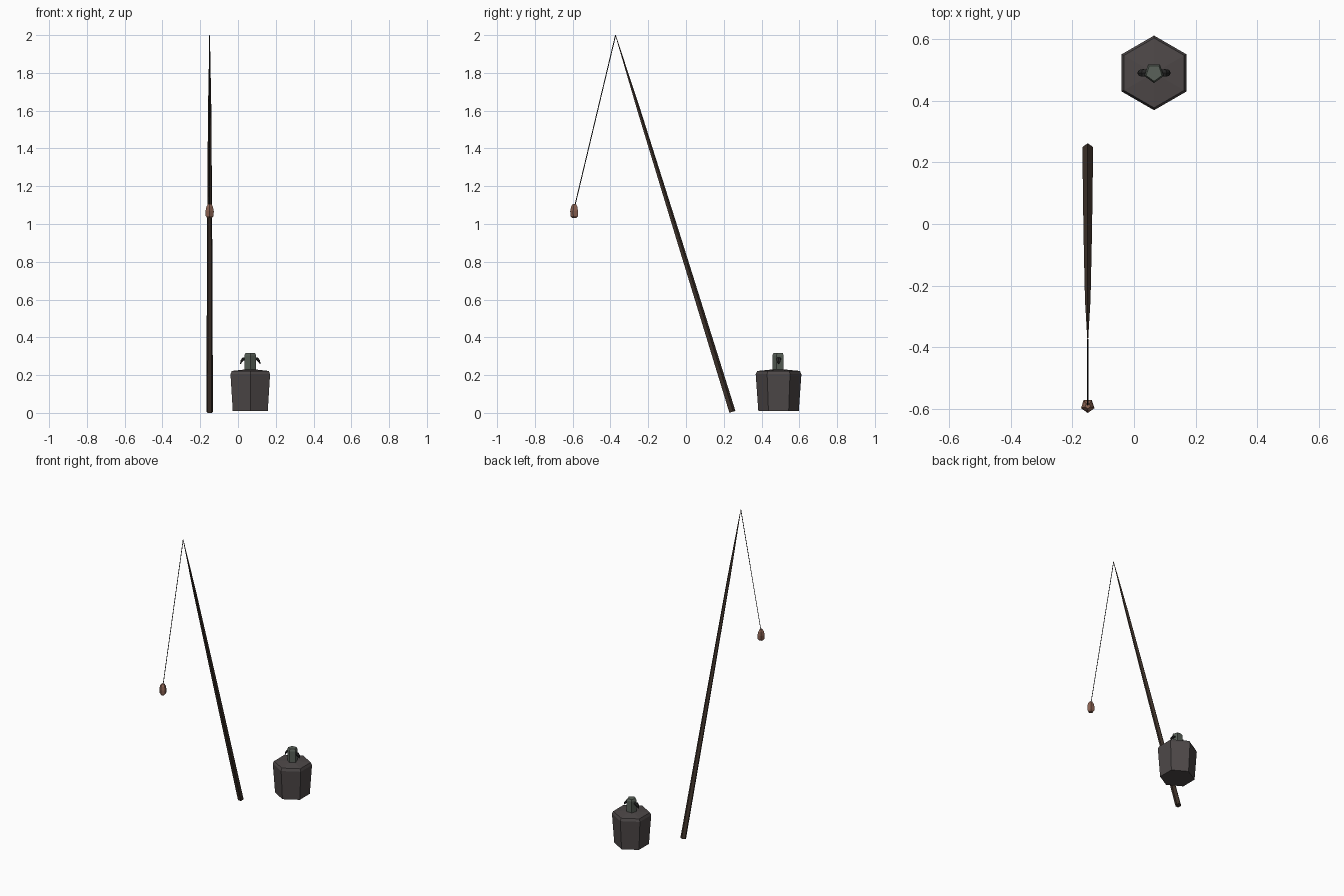
import bpy, bmesh, math
from mathutils import Vector

if "Cube" in bpy.data.objects:
    bpy.data.objects.remove(bpy.data.objects["Cube"])


def material(name, rgb):
    m = bpy.data.materials.new(name)
    m.diffuse_color = (*rgb, 1)
    m.use_nodes = True
    m.node_tree.nodes["Principled BSDF"].inputs["Base Color"].default_value = m.diffuse_color
    return m


WOOD = material("dark_wood", (0.045, 0.03, 0.022))
CORD = material("cord", (0.03, 0.03, 0.03))
FLOAT = material("float_paint", (0.27, 0.13, 0.09))
CLAY = material("dark_clay", (0.075, 0.065, 0.065))
CORK = material("green_grey", (0.10, 0.12, 0.10))
EAR = material("ear_black", (0.02, 0.02, 0.02))


def loft(name, rings, sides, mat, side_axis=(1, 0, 0), phase=0.0, flat=1.0):
    """Closed tube through rings of (centre, radius); side_axis is normal to the path's plane."""
    pts = [Vector(c) for c, r in rings]
    u = Vector(side_axis)
    bm = bmesh.new()
    loops = []
    for i, (c, r) in enumerate(rings):
        t = (pts[min(i + 1, len(pts) - 1)] - pts[max(i - 1, 0)]).normalized()
        v = t.cross(u)
        loop = []
        for k in range(sides):
            a = phase + math.tau * k / sides
            loop.append(bm.verts.new(pts[i] + r * (math.cos(a) * v * flat + math.sin(a) * u)))
        loops.append(loop)
    for a, b in zip(loops, loops[1:]):
        for k in range(sides):
            n = (k + 1) % sides
            bm.faces.new((a[k], a[n], b[n], b[k]))
    bm.faces.new(loops[0])
    bm.faces.new(loops[-1])
    bmesh.ops.recalc_face_normals(bm, faces=bm.faces)
    me = bpy.data.meshes.new(name)
    bm.to_mesh(me)
    bm.free()
    me.materials.append(mat)
    ob = bpy.data.objects.new(name, me)
    bpy.context.collection.objects.link(ob)
    return ob


def upright(x, y, profile):
    return [((x, y, z), r) for r, z in profile]


# Leaning tapered rod
PX = -0.15
butt, tip = Vector((PX, 0.244, 0.005)), Vector((PX, -0.373, 1.999))
loft("rod", [(butt.lerp(tip, t), r) for t, r in
             ((0, 0.0185), (0.45, 0.0145), (0.8, 0.0095), (1, 0.0015))], 5, WOOD)

# Line and hanging float
loft("line", [(tip, 0.0025), ((PX, -0.59, 1.09), 0.0025)], 4, CORD)
loft("float", upright(PX, -0.59, [(0.013, 1.032), (0.022, 1.042), (0.023, 1.068),
                                  (0.018, 1.092), (0.009, 1.106)]), 5, FLOAT, phase=math.pi)

# Six-sided pot with a chamfered shoulder
BX, BY = 0.065, 0.49
loft("pot", upright(BX, BY, [(0.107, 0.009), (0.121, 0.205), (0.113, 0.222),
                             (0.03, 0.23)]), 6, CLAY)

# Five-sided stopper neck
loft("neck", upright(BX, BY, [(0.033, 0.22), (0.033, 0.305), (0.027, 0.317)]),
     5, CORK, phase=math.pi)

# Drooping pointed ears either side of the neck
for s, side in ((-1, "left"), (1, "right")):
    loft(side + "_ear", [((BX + s * dx, BY, z), r) for dx, z, r in
                         ((0.024, 0.288, 0.012), (0.036, 0.286, 0.014),
                          (0.046, 0.275, 0.011), (0.053, 0.258, 0.002))],
         6, EAR, side_axis=(0, 1, 0), flat=0.6)
